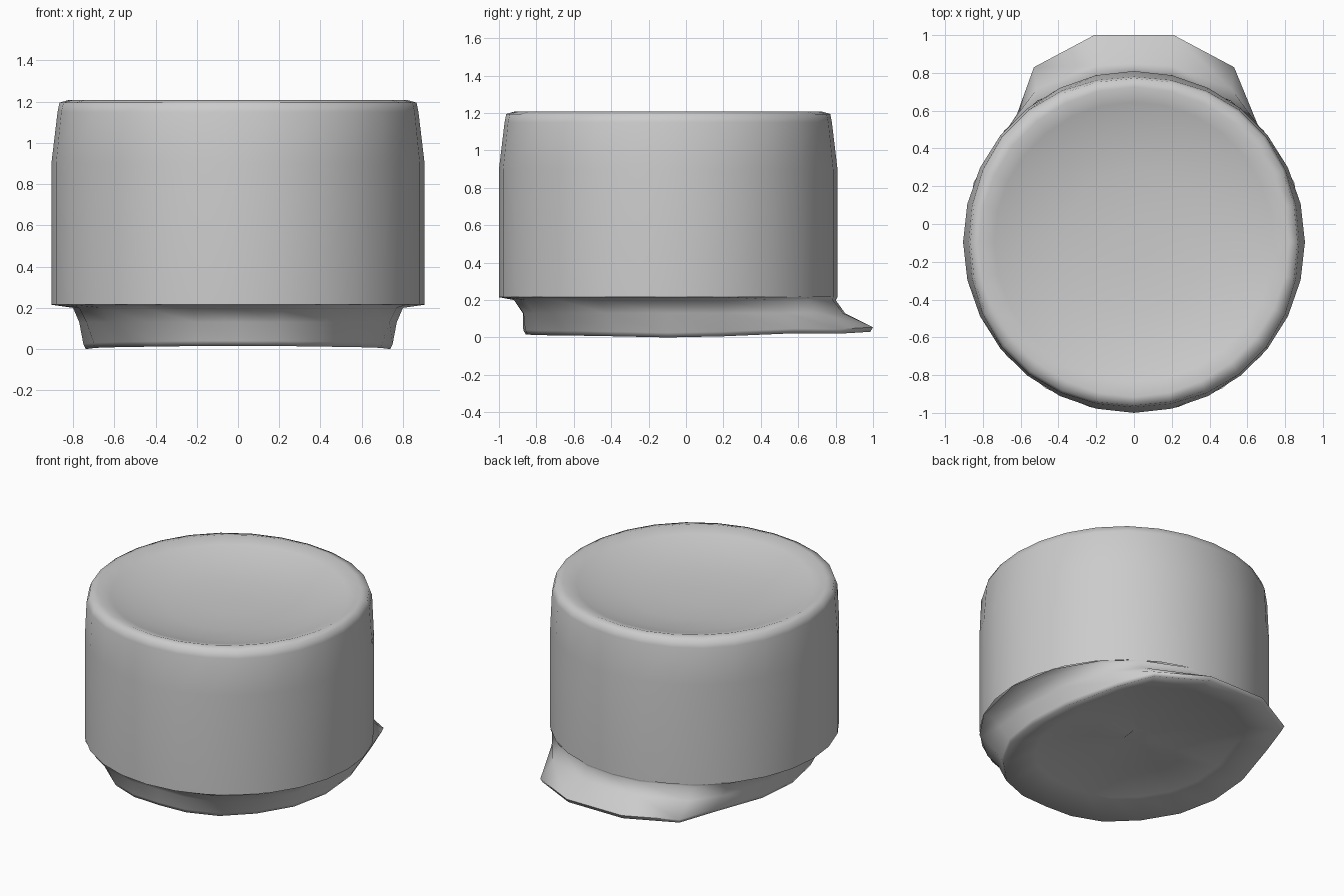
import bpy, bmesh
from math import sin, cos, tau, radians, hypot

if "Cube" in bpy.data.objects:
    bpy.data.objects.remove(bpy.data.objects["Cube"])


def loft(name, rings):
    """Skin a list of equally sized closed rings of points, capping the last."""
    bm = bmesh.new()
    loops = [[bm.verts.new(p) for p in ring] for ring in rings]
    n = len(loops[0])
    for a, b in zip(loops, loops[1:]):
        for i in range(n):
            j = (i + 1) % n
            bm.faces.new((a[i], a[j], b[j], b[i]))
    bm.faces.new(loops[-1])
    bmesh.ops.recalc_face_normals(bm, faces=bm.faces)
    # an open shell has to face outwards: the end cap tells which way
    bm.faces.ensure_lookup_table()
    bm.normal_update()
    if (bm.faces[-1].normal.z > 0) != (rings[-1][0][2] > rings[0][0][2]):
        bmesh.ops.reverse_faces(bm, faces=bm.faces)
    mesh = bpy.data.meshes.new(name)
    bm.to_mesh(mesh)
    bm.free()
    ob = bpy.data.objects.new(name, mesh)
    bpy.context.collection.objects.link(ob)
    bpy.ops.object.select_all(action='DESELECT')
    ob.select_set(True)
    bpy.context.view_layer.objects.active = ob
    bpy.ops.object.shade_smooth_by_angle(angle=radians(85))
    return ob


# Drum body: straight wall, slight taper near the top, dished lid
CY, SEG, R = -0.095, 28, 0.905


def circle(r, z, bulge=0.0):
    """Ring that swells a little on the diagonals."""
    pts = []
    for i in range(SEG):
        a = tau * i / SEG
        rr = r + bulge * sin(2 * a) ** 2
        pts.append((rr * sin(a), CY - rr * cos(a), z))
    return pts


profile = [(R, 0.215, 0), (R, 0.90, 0), (0.875, 1.15, .02), (0.866, 1.195, .012),
           (0.82, 1.208, 0), (0.74, 1.18, 0), (0.60, 1.14, 0),
           (0.38, 1.105, 0), (0.12, 1.095, 0)]
loft("drum_body", [circle(*p) for p in profile])

# Foot: right half outlines from front to back, with a lip at the back
top = [(0, -.92), (.22, -.92), (.46, -.86), (.66, -.69), (.77, -.47), (.80, -.10),
       (.79, .20), (.68, .49), (.51, .65), (.20, .785), (0, .80)]
foot = [(0, -.87), (.20, -.86), (.40, -.78), (.57, -.61), (.70, -.38), (.75, -.10),
        (.73, .20), (.62, .58), (.53, .83), (.21, 1.0), (0, 1.0)]
blend = [.95, .85, .6, .45, .5, .6, .55, .45, .35, .25, .25]
floor = [.015, .015, .012, .01, .006, 0, .006, .022, .02, .03, .03]


def mirrored(half):
    return half + [(-x, y, z) for x, y, z in half[-2:0:-1]]


def mix(a, b, t):
    return a[0] + (b[0] - a[0]) * t, a[1] + (b[1] - a[1]) * t


def on_body(x, y):
    """Push an outline point out to the lower edge of the drum."""
    k = R / hypot(x, y - CY)
    return x * k, CY + (y - CY) * k, .215


def inset(scale, lift):
    return mirrored([(x * scale, (y - .03) * scale + .03, z + lift)
                     for (x, y), z in zip(foot, floor)])


loft("foot_with_lip", [
    mirrored([on_body(*p) for p in top]),
    mirrored([(*p, .20) for p in top]),
    mirrored([(*mix(a, b, t), .13) for a, b, t in zip(top, foot, blend)]),
    mirrored([(*p, z + .025) for p, z in zip(foot, floor)]),
    inset(.985, 0),
    inset(.75, .055),
    inset(.40, .10),
    inset(.10, .11),
])
